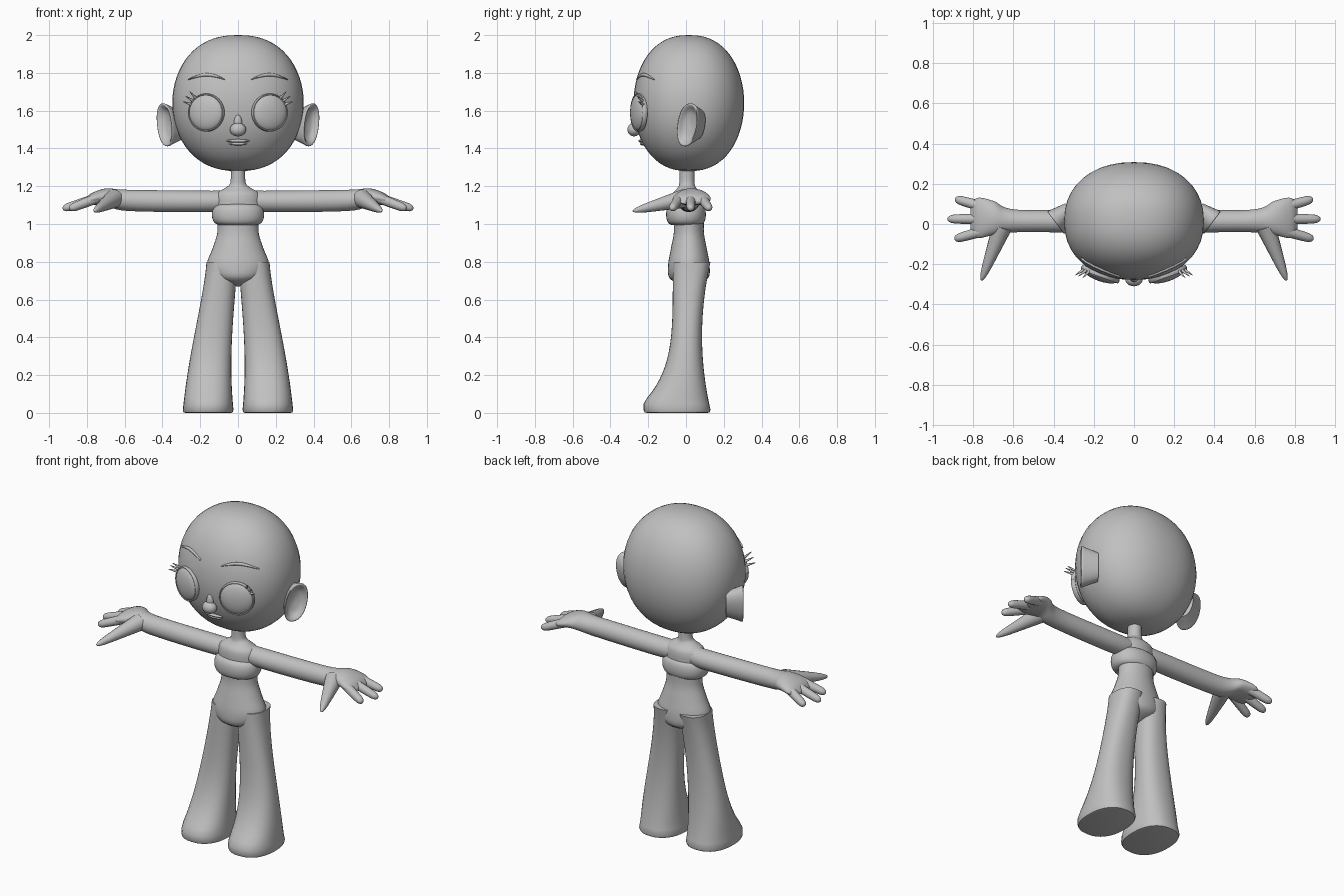
import bpy, bmesh, math
from mathutils import Vector
from mathutils.bvhtree import BVHTree

if "Cube" in bpy.data.objects:
    bpy.data.objects.remove(bpy.data.objects["Cube"])

clay = bpy.data.materials.new("plain_grey")
clay.use_nodes = True
grey = (.53, .53, .53, 1)
clay.diffuse_color = grey
clay.node_tree.nodes["Principled BSDF"].inputs["Base Color"].default_value = grey

X, Y, Z = Vector((1, 0, 0)), Vector((0, 1, 0)), Vector((0, 0, 1))


def finish(name, bm, mirror):
    """Turn a bmesh into a smooth, optionally mirrored object."""
    bmesh.ops.recalc_face_normals(bm, faces=bm.faces)
    mesh = bpy.data.meshes.new(name)
    bm.to_mesh(mesh)
    bm.free()
    mesh.materials.append(clay)
    obj = bpy.data.objects.new(name, mesh)
    bpy.context.collection.objects.link(obj)
    bpy.ops.object.select_all(action="DESELECT")
    obj.select_set(True)
    bpy.context.view_layer.objects.active = obj
    bpy.ops.object.shade_smooth_by_angle(angle=math.radians(50))
    if mirror:
        modifier = obj.modifiers.new("Mirror", "MIRROR")
        modifier.use_mirror_merge = False
    return obj


def spline(stations, steps):
    """Smooth interpolation (Catmull-Rom) through the station tuples."""
    last = len(stations) - 1
    rows = []
    for i in range(last):
        before, start = stations[max(i - 1, 0)], stations[i]
        end, after = stations[i + 1], stations[min(i + 2, last)]
        for k in range(steps):
            t = k / steps
            rows.append([
                b + t * (c - a) / 2 + t * t * (a - (5 * b + d) / 2 + 2 * c)
                + t ** 3 * (3 * (b - c) + d - a) / 2
                for a, b, c, d in zip(before, start, end, after)])
    return rows + [stations[last]]


def signed_power(value, exponent):
    return math.copysign(abs(value) ** exponent, value)


def loft(name, stations, axes=None, up=Z, power=2, sides=32, steps=4, mirror=False):
    """Skin rounded rings; each station is x, y, z and two radii."""
    rows = spline(stations, steps)
    bm = bmesh.new()
    rings = []
    for i, (x, y, z, across, along) in enumerate(rows):
        if axes:
            u, v = axes
        else:
            ahead, behind = rows[min(i + 1, len(rows) - 1)], rows[max(i - 1, 0)]
            tangent = Vector(ahead[:3]) - Vector(behind[:3])
            u = tangent.cross(up).normalized()
            v = u.cross(tangent).normalized()
        ring = []
        for k in range(sides):
            angle = math.tau * k / sides
            offset = u * max(across, .001) * signed_power(math.cos(angle), 2 / power)
            offset += v * max(along, .001) * signed_power(math.sin(angle), 2 / power)
            ring.append(bm.verts.new(Vector((x, y, z)) + offset))
        rings.append(ring)
    for low, high in zip(rings, rings[1:]):
        for k in range(sides):
            bm.faces.new((low[k - 1], low[k], high[k], high[k - 1]))
    bm.faces.new(rings[0])
    bm.faces.new(rings[-1])
    return finish(name, bm, mirror)


def blob(name, centre, half, fullness=1, axes=(X, Y), power=2, mirror=False):
    """Rounded solid; a lower fullness makes its profile boxier."""
    stations, count = [], 32
    for k in range(count + 1):
        angle = math.pi * (k / count - .5)
        width = max(math.cos(angle), 0) ** fullness
        height = centre[2] + half[2] * math.sin(angle)
        stations.append((centre[0], centre[1], height, half[0] * width, half[1] * width))
    return loft(name, stations, axes, power=power, sides=40, steps=1, mirror=mirror)


def digit(name, base, tip, thick, thin):
    """Tapered, round-tipped finger."""
    base, tip = Vector(base), Vector(tip)
    stations, count = [], 12
    for k in range(count + 1):
        t = math.sin(math.pi / 2 * k / count)
        radius = (thick + (thin - thick) * t) * math.sqrt(1 - t ** 12)
        stations.append((*base.lerp(tip, t), radius, radius))
    loft(name, stations, sides=16, steps=1, mirror=True)


# Head
head = blob("head", (0, .015, 1.64), (.348, .293, .36), .85, power=2.2)
skin = BVHTree.FromPolygons([v.co for v in head.data.vertices],
                            [p.vertices[:] for p in head.data.polygons])


def on_face(x, z):
    """Point on the front of the head."""
    return skin.ray_cast(Vector((x, -2, z)), Y)[0]


# Eyes: flattened balls turned outward, with a thin lid rim and a fan of lashes
turn = math.radians(20)
eye_side = Vector((math.cos(turn), math.sin(turn), 0))
eye_depth = Z.cross(eye_side)
eye = Vector((.168, -.25, 1.59))
blob("eyeball", eye, (.096, .034, .096), axes=(eye_side, eye_depth), mirror=True)


def around_eye(angle, radius):
    return eye + radius * (eye_side * math.cos(angle) + Z * math.sin(angle))


loft("eye_rim", [(*around_eye(math.tau * k / 32, .096), .005, .014) for k in range(33)],
     up=eye_depth, sides=10, steps=1, mirror=True)
for place, degrees in (("lower", 27), ("middle", 40), ("upper", 53)):
    root = around_eye(math.radians(degrees), .09)
    tip = around_eye(math.radians(degrees - 3), .145) - Y * .05
    digit(place + "_eyelash", root, tip, .009, .002)

# Brows: tapered arches that follow the face
brow = []
for k in range(17):
    arch = math.sin(math.pi * k / 16)
    spot = on_face(.07 + .19 * k / 16, 1.765 + .025 * arch)
    brow.append((*spot, .009, .002 + .007 * arch))
loft("eyebrow", brow, sides=10, steps=1, mirror=True)

# Nose and lips
blob("nose_tip", (0, -.275, 1.5), (.043, .035, .036))
blob("nose_bridge", (0, -.268, 1.53), (.022, .02, .05))
for name, height, half_width in (("upper_lip", 1.44, .062), ("lower_lip", 1.425, .048)):
    blob(name, on_face(0, height), (half_width, .016, .009))

# Ears: cupped shells opening outward and forward
ear = Vector((.385, .01, 1.525))
ear_across = Vector((.6, .8, 0))
ear_out = ear_across.cross(Z)
cup = ((-.09, .7), (-.03, .9), (0, 1), (.005, .9), (-.02, .6), (-.03, .1))
loft("ear", [(*(ear + ear_out * depth), .066 * size, .114 * size) for depth, size in cup],
     axes=(ear_across, Vector((.1, .13, 1))), power=2.2, mirror=True)

# Upper chest running into the neck, then waist and hips: height and two radii
chest = ((1.04, .12, .08), (1.15, .12, .08), (1.19, .07, .05), (1.22, .04, .04), (1.32, .04, .04))
hips = ((1.03, .11, .08), (.95, .11, .08), (.87, .135, .095), (.78, .165, .11),
        (.71, .12, .1), (.67, .01, .02))
for name, profile, depth in (("chest_and_neck", chest, .005), ("waist_and_hips", hips, .015)):
    loft(name, [(0, depth, height, wide, deep) for height, wide, deep in profile], axes=(X, Y))

# Bandeau top
blob("bandeau", (0, 0, 1.05), (.138, .105, .057), .25, power=2.2)

# Legs: flare sideways, and push forward into a toe near the ground
leg, count = [], 24
for k in range(count + 1):
    s = k / count
    back = .085 + .045 * (2 * s - 1) ** 2
    front = min(.07 + .2 * s ** 4.5, .225)
    side = .085 + .073 * math.sin(math.pi / 2 * s) ** 1.3
    leg.append((side, (back - front) / 2, .8 - .785 * s,
                .082 + .052 * s ** 1.5, (back + front) / 2))
side, depth, height, wide, deep = leg[-1]
leg.append((side, depth, .003, wide * .97, deep * .97))
leg.append((side, depth, 0, wide * .9, deep * .9))
loft("leg", leg, axes=(X, Y), power=2.35, steps=1, mirror=True)

# Arms run straight out and widen into the palm: reach, height, width, thickness
arm = ((.05, 1.13, .05, .05), (.14, 1.12, .058, .056), (.58, 1.125, .056, .056),
       (.7, 1.143, .085, .045), (.78, 1.13, .1, .03), (.815, 1.115, .06, .01))
loft("arm_and_palm", [(reach, .015 + .015 * (reach > .6), height, wide, thick)
                      for reach, height, wide, thick in arm],
     axes=(Y, Z), steps=6, mirror=True)

# Fingers fan out from the palm
for name, spread, reach in (("back", .1, .89), ("middle", 0, .928), ("front", -.1, .893)):
    digit(name + "_finger", (.75, .025 + spread * .6, 1.135), (reach, .025 + spread, 1.08),
          .027, .022)
digit("thumb", (.655, -.01, 1.135), (.76, -.282, 1.068), .05, .015)
